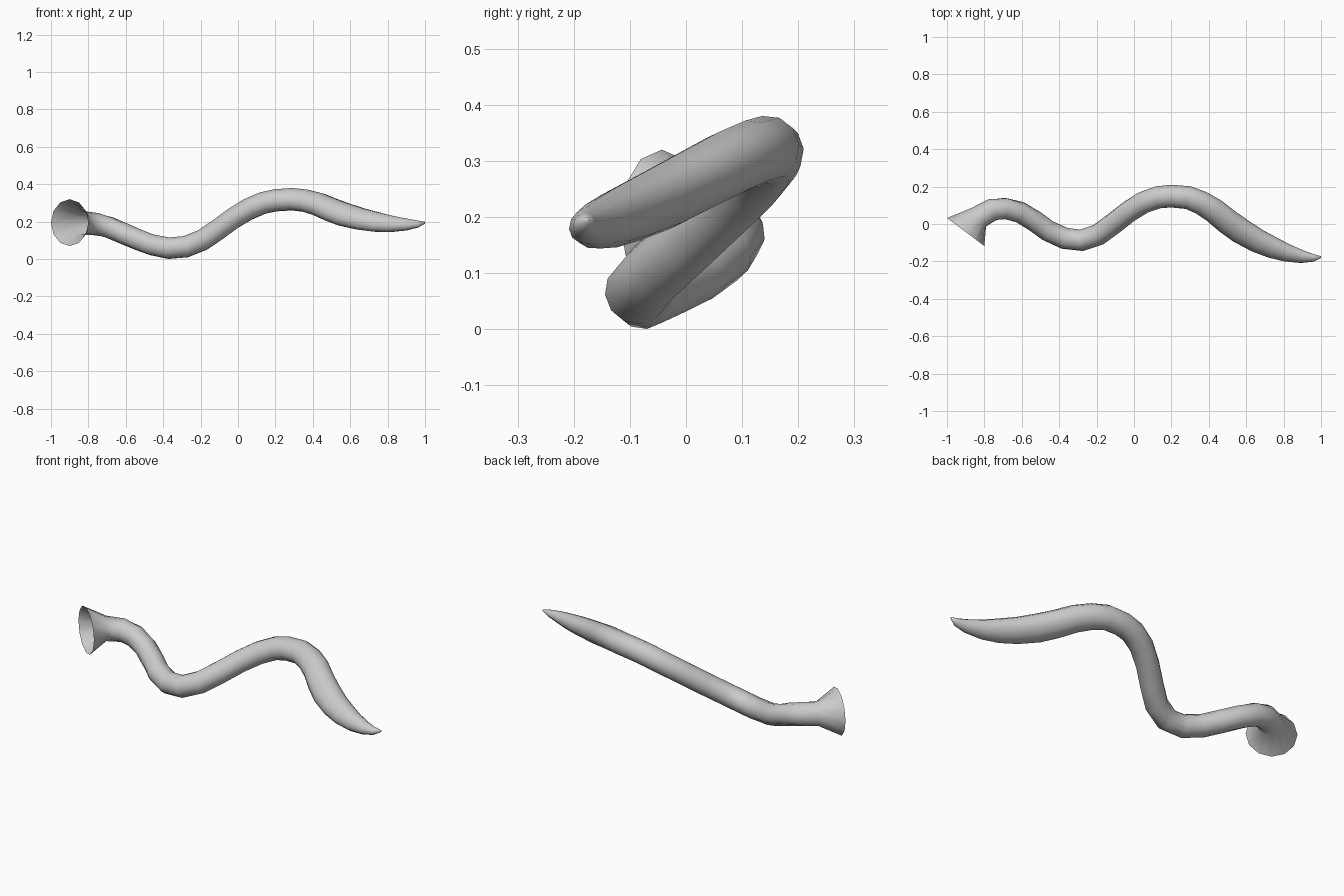
import bpy, bmesh
from math import cos, sin, tau
from mathutils import Vector

if "Cube" in bpy.data.objects:
    bpy.data.objects.remove(bpy.data.objects["Cube"])

SIDES = 12
UP = Vector((0, 0, 1))
PLANE = Vector((-.156, -.7325, 1)).normalized()   # the body winds in this tilted plane

# path of the body: x, y, z, radius, in-plane widening (flared mouth first, tail last)
PATH = [
    (-.90, -.043, .195, .125, 1), (-.832, .035, .193, .064, 1), (-.76, .075, .187, .061, 1),
    (-.69, .083, .170, .058, 1), (-.61, .063, .136, .057, 1), (-.53, .015, .102, .057, 1),
    (-.46, -.036, .076, .057, 1), (-.37, -.077, .058, .058, 1), (-.28, -.087, .066, .058, 1),
    (-.19, -.057, .102, .058, 1), (-.11, .002, .156, .058, 1), (-.03, .065, .215, .058, 1),
    (.05, .115, .264, .059, 1), (.13, .143, .299, .059, 1.02), (.20, .149, .314, .059, 1.05),
    (.29, .141, .320, .059, 1.08), (.36, .113, .312, .059, 1.12), (.43, .070, .293, .059, 1.18),
    (.50, .013, .263, .058, 1.25), (.57, -.037, .237, .057, 1.3), (.66, -.090, .213, .053, 1.3),
    (.74, -.126, .198, .049, 1.27), (.82, -.155, .188, .042, 1.2), (.90, -.175, .185, .031, 1.15),
    (.96, -.181, .187, .019, 1.1), (1.0, -.177, .195, .005, 1),
]


def sweep(name, path, start_dir):
    """Tube through the path, open at the start and closed at the tip."""
    pts = [Vector(p[:3]) for p in path]
    bm = bmesh.new()
    rings = []
    for i, p in enumerate(pts):
        t = (pts[min(i + 1, len(pts) - 1)] - pts[max(i - 1, 0)]).normalized()
        if i == 0:
            t = start_dir.normalized()
        ref = UP.lerp(PLANE, min(i / 6, 1))
        side = t.cross(ref).normalized()
        up = side.cross(t)
        r, wide = path[i][3:]
        rings.append([bm.verts.new(p + r * (cos(tau * k / SIDES) * up
                                            + wide * sin(tau * k / SIDES) * side))
                      for k in range(SIDES)])
    for a, b in zip(rings, rings[1:]):
        for k in range(SIDES):
            n = (k + 1) % SIDES
            bm.faces.new((a[k], a[n], b[n], b[k]))
    bm.faces.new(rings[-1])
    bmesh.ops.recalc_face_normals(bm, faces=bm.faces)
    for f in bm.faces:
        f.smooth = True
    me = bpy.data.meshes.new(name)
    bm.to_mesh(me)
    bm.free()
    ob = bpy.data.objects.new(name, me)
    bpy.context.collection.objects.link(ob)
    return ob


# winding body with open funnel mouth
sweep("worm_body", PATH, Vector((.6, .8, 0)))
